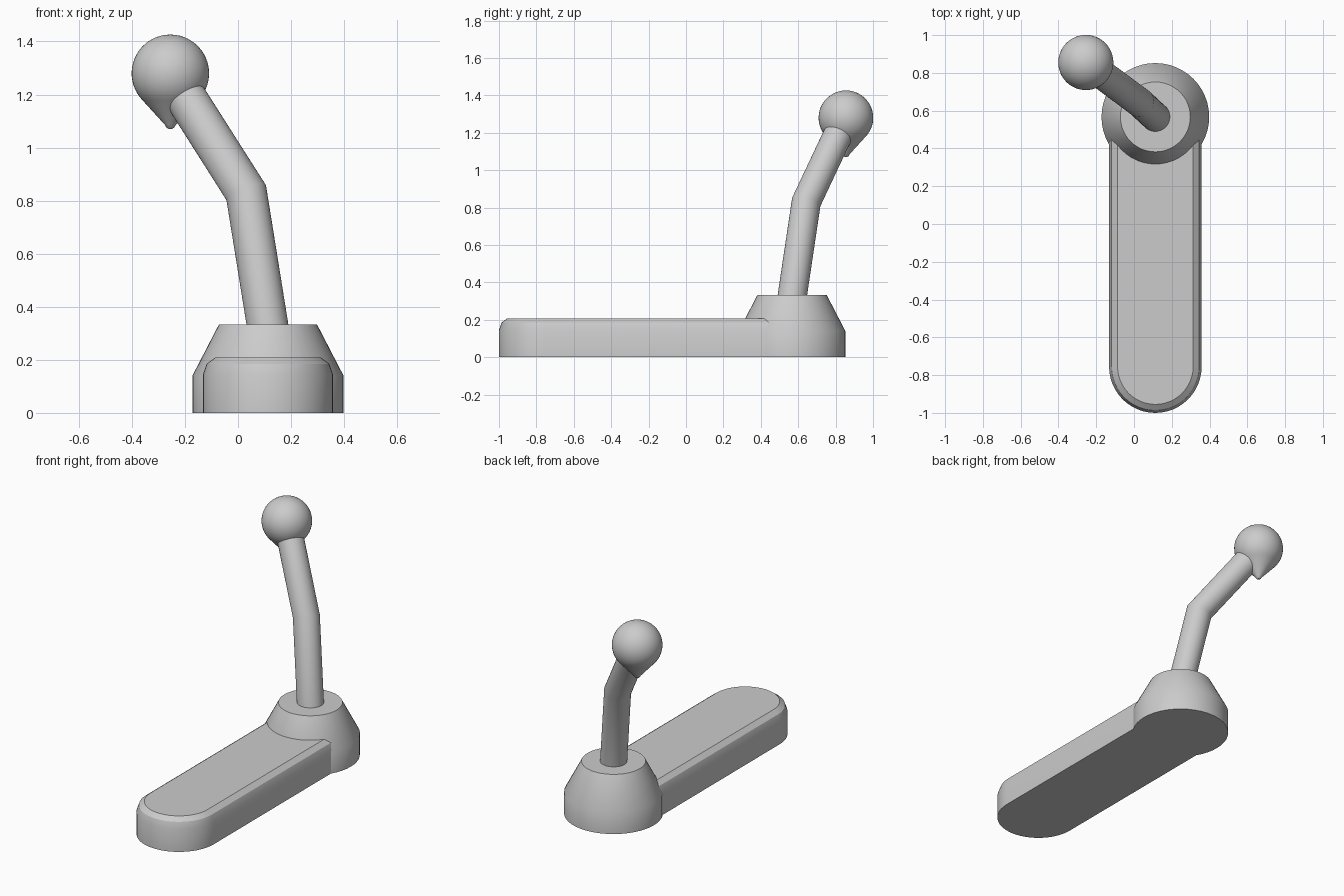
import bpy, bmesh
from math import sin, cos, pi, radians
from mathutils import Vector

cube = bpy.data.objects.get("Cube")
if cube:
    bpy.data.objects.remove(cube)

grey = bpy.data.materials.new("plain grey")
grey.use_nodes = True
colour = (0.6, 0.6, 0.6, 1)
grey.diffuse_color = colour
grey.node_tree.nodes["Principled BSDF"].inputs["Base Color"].default_value = colour

SIDES = 48
HUB = Vector((0.113, 0.567, 0))
KNOB = Vector((-0.255, 0.855, 1.28))


def loft(name, rings, location=(0, 0, 0)):
    """Skin a stack of closed rings, capping both ends."""
    bm = bmesh.new()
    loops = [[bm.verts.new(p) for p in ring] for ring in rings]
    for a, b in zip(loops, loops[1:]):
        for i in range(len(a)):
            j = (i + 1) % len(a)
            bm.faces.new((a[i], a[j], b[j], b[i]))
    bm.faces.new(loops[0])
    bm.faces.new(loops[-1])
    bmesh.ops.recalc_face_normals(bm, faces=bm.faces)
    mesh = bpy.data.meshes.new(name)
    bm.to_mesh(mesh)
    bm.free()
    mesh.materials.append(grey)
    obj = bpy.data.objects.new(name, mesh)
    obj.location = location
    bpy.context.collection.objects.link(obj)
    bpy.ops.object.select_all(action='DESELECT')
    obj.select_set(True)
    bpy.context.view_layer.objects.active = obj
    bpy.ops.object.shade_smooth_by_angle(angle=radians(32))
    return obj


def circle(r, z):
    return [(r * cos(2 * pi * i / SIDES), r * sin(2 * pi * i / SIDES), z)
            for i in range(SIDES)]


def slab_ring(r, z):
    """Straight sides from the hub, with a half-round front end."""
    arc = [(r * cos(pi + pi * i / 24), r * sin(pi + pi * i / 24) - 1.322, z)
           for i in range(25)]
    return arc + [(r, 0, z), (-r, 0, z)]


# Flat foot with a rounded upper rim
loft("foot", [slab_ring(r, z) for r, z in
              ((0.245, 0), (0.245, 0.145), (0.231, 0.185), (0.2, 0.208))], HUB)

# Tapered hub
loft("hub", [circle(r, z) for r, z in
             ((0.285, 0), (0.285, 0.14), (0.185, 0.333))], HUB)

# Bent lever, mitred at the elbow
base, elbow = HUB + Vector((0, 0, 0.32)), Vector((0.031, 0.643, 0.83))
low, high = (elbow - base).normalized(), (KNOB - elbow).normalized()


def cut_ring(centre, axis, normal, r=0.078):
    """Section of a round bar by a plane."""
    u = axis.cross(Vector((1, 0, 0))).normalized()
    v = axis.cross(u)
    ring = []
    for i in range(SIDES):
        a = 2 * pi * i / SIDES
        p = r * (cos(a) * u + sin(a) * v)
        ring.append(centre + p - axis * (p.dot(normal) / axis.dot(normal)))
    return ring


loft("lever", [cut_ring(base, low, Vector((0, 0, 1))),
               cut_ring(elbow, low, low + high),
               cut_ring(KNOB, high, high)])

# Ball knob drawn down to a blunt point
R = 0.146
profile = [(0.006, -0.21), (0.014, -0.205), (0.021, -0.194)]
for i in range(21):
    t = radians(-44 + 133 * i / 20)
    profile.append((R * cos(t), R * sin(t)))
loft("knob", [circle(r, z) for r, z in profile], KNOB)
